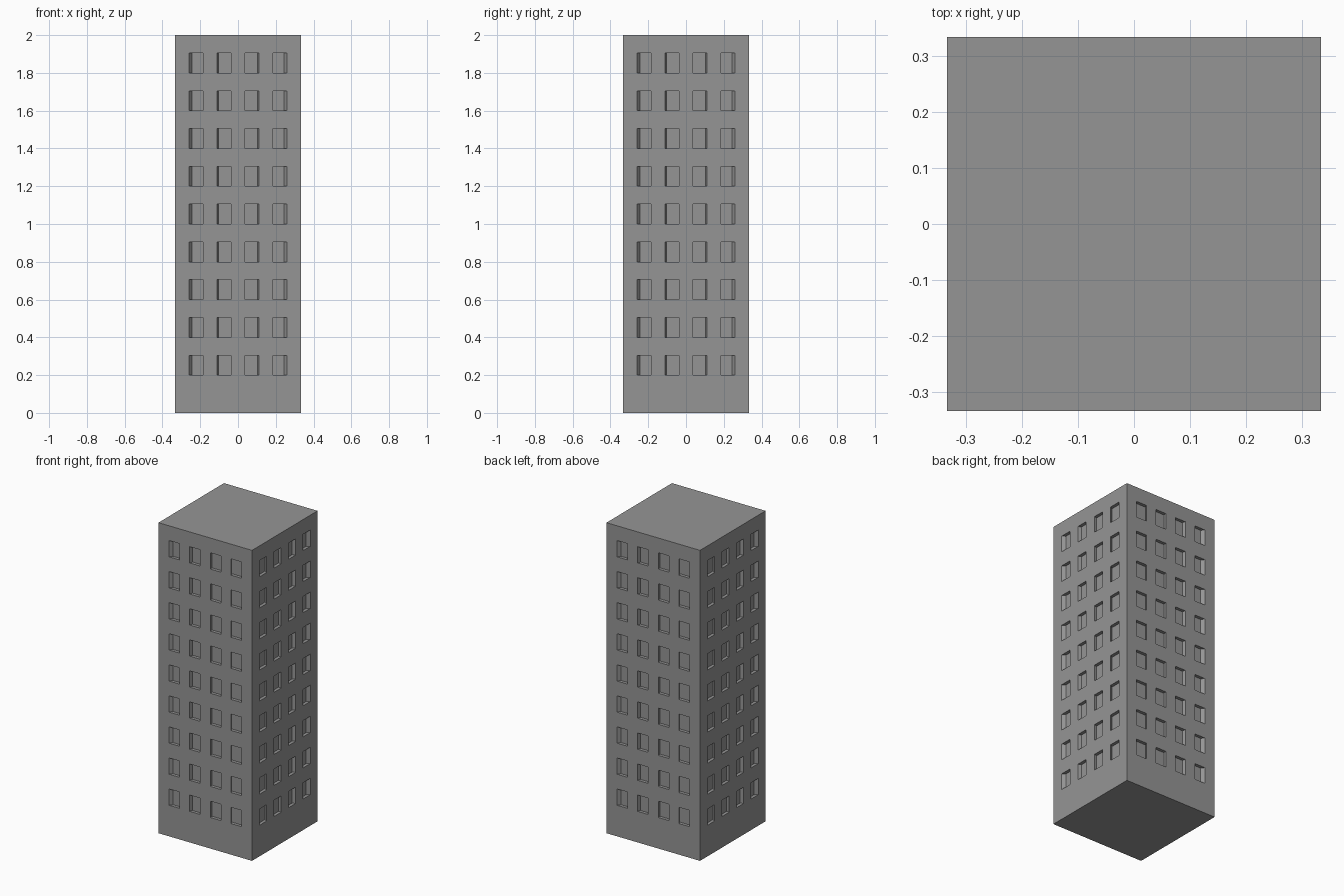
import bpy
import bmesh
from mathutils import Vector

if "Cube" in bpy.data.objects:
    bpy.data.objects.remove(bpy.data.objects["Cube"], do_unlink=True)

HEIGHT, WIDTH = 2.0, 2 / 3
CELL = WIDTH / 9            # each wall is nine cells wide, windows in every second one
FLOORS, STOREY, WINDOW_H = 9, 0.2, 0.105
RECESS = 0.94               # window backs shrink toward the tower's axis

# Concrete colour
concrete = bpy.data.materials.new("concrete_grey")
concrete.use_nodes = True
colour = (0.3, 0.3, 0.3, 1)
concrete.diffuse_color = colour
concrete.node_tree.nodes["Principled BSDF"].inputs["Base Color"].default_value = colour

# Tower block
bm = bmesh.new()
bmesh.ops.create_cube(bm, size=1)
for v in bm.verts:
    v.co = Vector((v.co.x * WIDTH, v.co.y * WIDTH, (v.co.z + 0.5) * HEIGHT))


def cut(point, normal):
    bmesh.ops.bisect_plane(bm, geom=bm.verts[:] + bm.edges[:] + bm.faces[:],
                           plane_co=point, plane_no=normal)


# Window grid lines on all four walls
for i in range(1, 9):
    offset = i * CELL - WIDTH / 2
    cut((offset, 0, 0), (1, 0, 0))
    cut((0, offset, 0), (0, 1, 0))
for floor in range(1, FLOORS + 1):
    for z in (floor * STOREY, floor * STOREY + WINDOW_H):
        cut((0, 0, z), (0, 0, 1))

# Plain roof and base
bm.normal_update()
for side in (1, -1):
    flat = [f for f in bm.faces if f.normal.z * side > 0.9]
    bmesh.ops.dissolve_faces(bm, faces=flat)


def is_window(face):
    if abs(face.normal.z) > 0.5:
        return False
    c = face.calc_center_median()
    along = c.x if abs(face.normal.y) > 0.5 else c.y
    column = int((along + WIDTH / 2) / CELL)
    return column % 2 == 1 and c.z > STOREY and c.z % STOREY < WINDOW_H


# Recessed windows
windows = [f for f in bm.faces if is_window(f)]
backs = bmesh.ops.extrude_discrete_faces(bm, faces=windows)["faces"]
for v in {v for f in backs for v in f.verts}:
    v.co.x *= RECESS
    v.co.y *= RECESS

bmesh.ops.recalc_face_normals(bm, faces=bm.faces[:])
mesh = bpy.data.meshes.new("tower_block")
bm.to_mesh(mesh)
bm.free()
mesh.materials.append(concrete)
tower = bpy.data.objects.new("tower_block", mesh)
bpy.context.collection.objects.link(tower)
